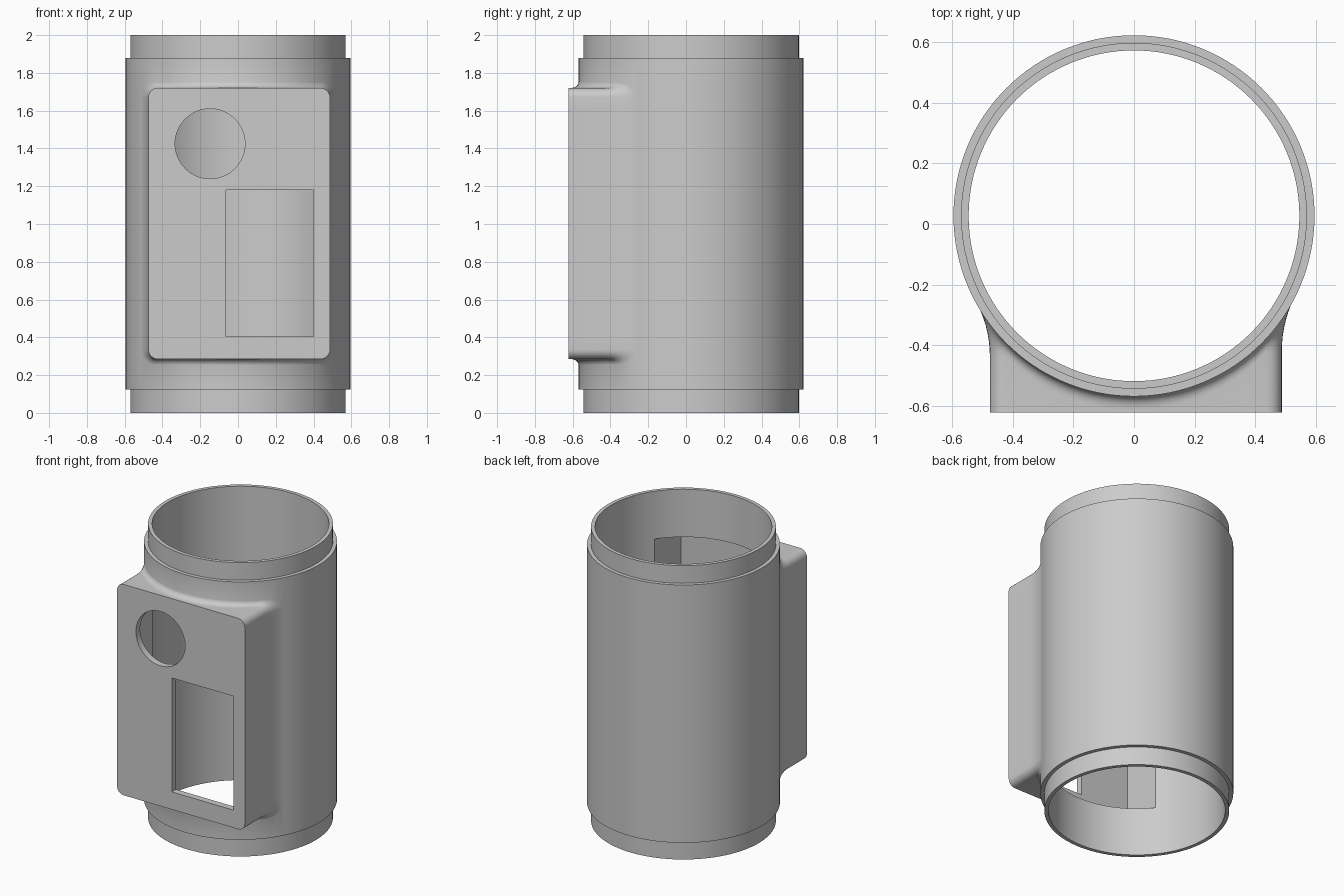
import bpy, bmesh, math
from mathutils import Vector

cube = bpy.data.objects.get("Cube")
if cube:
    bpy.data.objects.remove(cube, do_unlink=True)

CY = 0.027                     # tube axis in y
R_BODY, R_COLLAR, R_BORE = 0.595, 0.57, 0.545
FRONT = -0.622                 # front face of the housing
X0, X1, Z0, Z1 = -0.475, 0.487, 0.285, 1.72
WALL = 0.045

grey = bpy.data.materials.new("plain grey")
grey.use_nodes = True
GREY = (0.6, 0.6, 0.6, 1)
grey.diffuse_color = GREY
grey.node_tree.nodes["Principled BSDF"].inputs["Base Color"].default_value = GREY


def loft(name, rings):
    """Closed solid skinned through equal-length rings of points."""
    bm = bmesh.new()
    loops = [[bm.verts.new(p) for p in ring] for ring in rings]
    n = len(loops[0])
    for a, b in zip(loops, loops[1:]):
        for i in range(n):
            j = (i + 1) % n
            bm.faces.new((a[i], a[j], b[j], b[i]))
    bm.faces.new(loops[0])
    bm.faces.new(loops[-1])
    bmesh.ops.recalc_face_normals(bm, faces=bm.faces)
    mesh = bpy.data.meshes.new(name)
    bm.to_mesh(mesh)
    bm.free()
    mesh.materials.append(grey)
    obj = bpy.data.objects.new(name, mesh)
    bpy.context.collection.objects.link(obj)
    return obj


def lathe(name, profile, segments=128):
    """Upright turned solid from (radius, height) pairs."""
    angles = [math.tau * i / segments for i in range(segments)]
    return loft(name, [[(r * math.cos(a), CY + r * math.sin(a), z) for a in angles]
                       for r, z in profile])


def rounded_outline(x0, x1, z0, z1, r, arc=6, side=24):
    """Rounded rectangle as (x, z, normal x, normal z), sides subdivided."""
    pts = []
    corners = [(x1 - r, z1 - r), (x0 + r, z1 - r), (x0 + r, z0 + r), (x1 - r, z0 + r)]
    for k, (cx, cz) in enumerate(corners):
        for i in range(arc + 1):
            a = math.pi / 2 * (k + i / arc)
            nx, nz = math.cos(a), math.sin(a)
            pts.append((cx + r * nx, cz + r * nz, nx, nz))
        nx, nz = math.cos(a), math.sin(a)
        ex, ez = corners[(k + 1) % 4]
        for i in range(1, side):
            t = i / side
            pts.append((cx + (ex - cx) * t + r * nx, cz + (ez - cz) * t + r * nz, nx, nz))
    return pts


def prism(name, outline, y0, y1):
    return loft(name, [[(p[0], y, p[1]) for p in outline] for y in (y0, y1)])


def combine(target, other, operation):
    mod = target.modifiers.new(operation.lower(), 'BOOLEAN')
    mod.operation, mod.object, mod.solver = operation, other, 'EXACT'
    bpy.context.view_layer.objects.active = target
    bpy.ops.object.modifier_apply(modifier=mod.name)
    bpy.data.objects.remove(other, do_unlink=True)


def tube_y(x, radius=R_BODY):
    return CY - math.sqrt(radius * radius - x * x)


# Front housing, flaring into the tube with a fillet
def housing_section(t):
    ring = []
    for x, z, nx, nz in rounded_outline(X0, X1, Z0, Z1, 0.05):
        side = abs(nx)
        setback = 0.045 + 0.06 * side
        reach = 0.045 * (1 - side) + 0.055 * side
        p1 = Vector((x, tube_y(x), z))
        p0 = p1 - Vector((0, setback, 0))
        ex = x + nx * reach
        p2 = Vector((ex, tube_y(ex, R_BODY - 0.002), z + nz * reach))
        ring.append(p0 * (1 - t) ** 2 + p1 * 2 * t * (1 - t) + p2 * t * t)
    return ring


flare = [housing_section(i / 8) for i in range(9)]
front_ring = [(p.x, FRONT, p.z) for p in flare[0]]
inner_ring = [(p.x, -0.1, p.z) for p in flare[-1]]
housing = loft("housing", [front_ring] + flare + [inner_ring])

# Tube with a stepped collar at each end
body = lathe("tube_body", [(R_COLLAR, 0), (R_COLLAR, 0.125), (R_BODY, 0.125),
                           (R_BODY, 1.88), (R_COLLAR, 1.88), (R_COLLAR, 2)])
combine(body, housing, 'UNION')

# Bore, housing cavity, round port and window
combine(body, lathe("bore", [(R_BORE, -0.1), (R_BORE, 2.1)]), 'DIFFERENCE')
cavity = [(X0 + WALL, Z0 + WALL), (X1 - WALL, Z0 + WALL),
          (X1 - WALL, Z1 - WALL), (X0 + WALL, Z1 - WALL)]
combine(body, prism("cavity", cavity, FRONT + WALL, -0.1), 'DIFFERENCE')
port = [(-0.148 + 0.185 * math.cos(math.tau * i / 64),
         1.425 + 0.185 * math.sin(math.tau * i / 64)) for i in range(64)]
combine(body, prism("port", port, -0.8, -0.2), 'DIFFERENCE')
window = [(-0.063, 0.405), (0.4, 0.405), (0.4, 1.18), (-0.063, 1.18)]
combine(body, prism("window", window, -0.8, -0.2), 'DIFFERENCE')

# Smooth curves, crisp edges
bpy.ops.object.select_all(action='DESELECT')
body.select_set(True)
bpy.context.view_layer.objects.active = body
bpy.ops.object.shade_smooth_by_angle(angle=math.radians(30))
